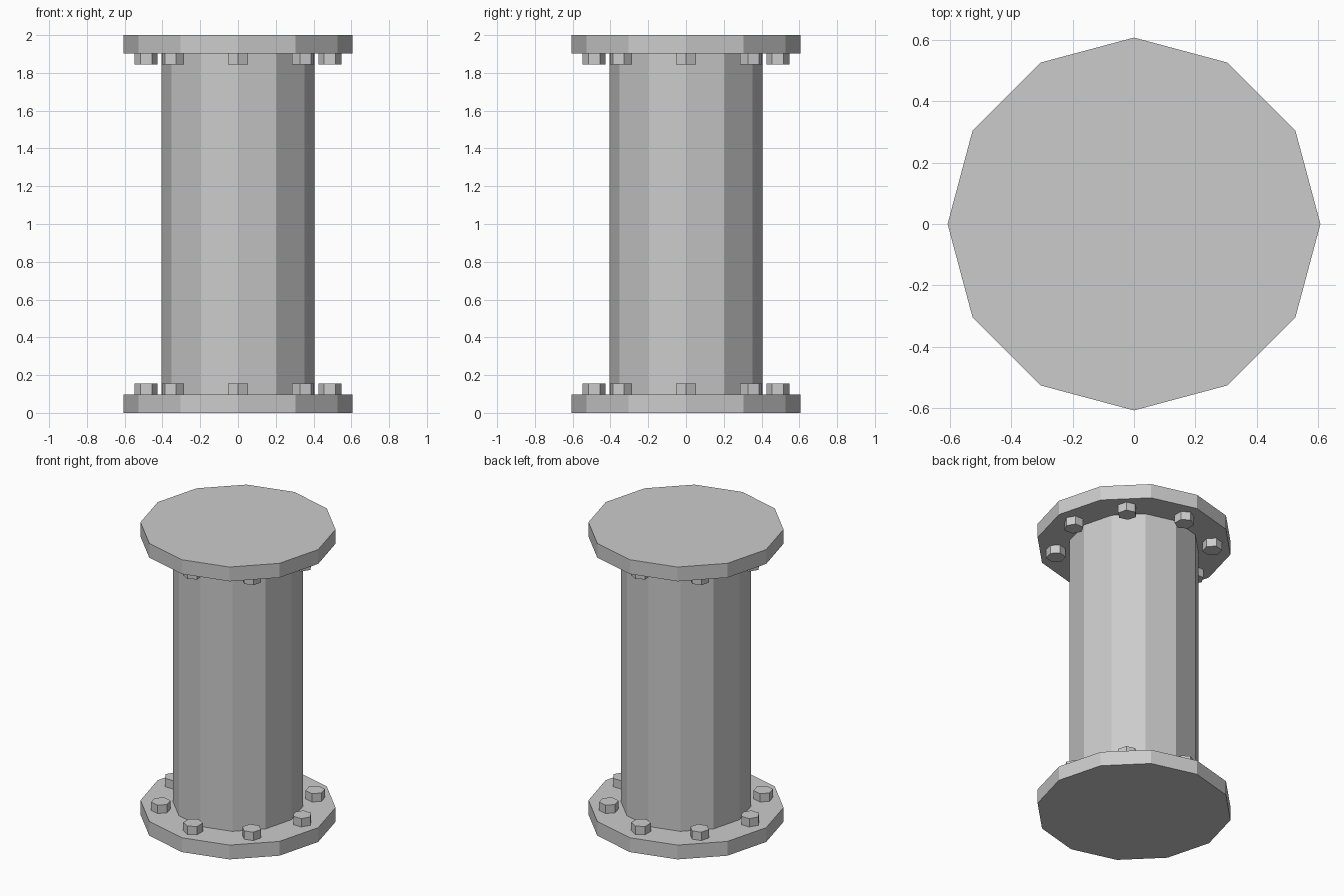
import bpy
from math import cos, sin, pi

if "Cube" in bpy.data.objects:
    bpy.data.objects.remove(bpy.data.objects["Cube"])


def prism(name, sides, radius, z0, z1, x=0.0, y=0.0, turn=0.0):
    """Closed upright prism with a corner pointing along angle `turn`."""
    ring = [(x + radius * cos(turn + 2 * pi * i / sides),
             y + radius * sin(turn + 2 * pi * i / sides)) for i in range(sides)]
    verts = [(a, b, z0) for a, b in ring] + [(a, b, z1) for a, b in ring]
    faces = [tuple(reversed(range(sides))), tuple(range(sides, 2 * sides))]
    for i in range(sides):
        j = (i + 1) % sides
        faces.append((i, j, sides + j, sides + i))
    mesh = bpy.data.meshes.new(name)
    mesh.from_pydata(verts, [], faces)
    obj = bpy.data.objects.new(name, mesh)
    bpy.context.collection.objects.link(obj)
    return obj


HEIGHT, FLANGE, BOLT_TOP = 2.0, 0.098, 0.155

# Pipe body between the flanges
prism("pipe", 12, 0.405, FLANGE, HEIGHT - FLANGE)

# End flanges
prism("bottom_flange", 12, 0.607, 0, FLANGE)
prism("top_flange", 12, 0.607, HEIGHT - FLANGE, HEIGHT)

# Ring of eight hex bolts on the inner face of each flange
for i in range(8):
    a = i * pi / 4
    x, y = 0.486 * cos(a), 0.486 * sin(a)
    prism(f"bottom_bolt_{i + 1}", 6, 0.061, FLANGE, BOLT_TOP, x, y, a)
    prism(f"top_bolt_{i + 1}", 6, 0.061, HEIGHT - BOLT_TOP, HEIGHT - FLANGE, x, y, a)
